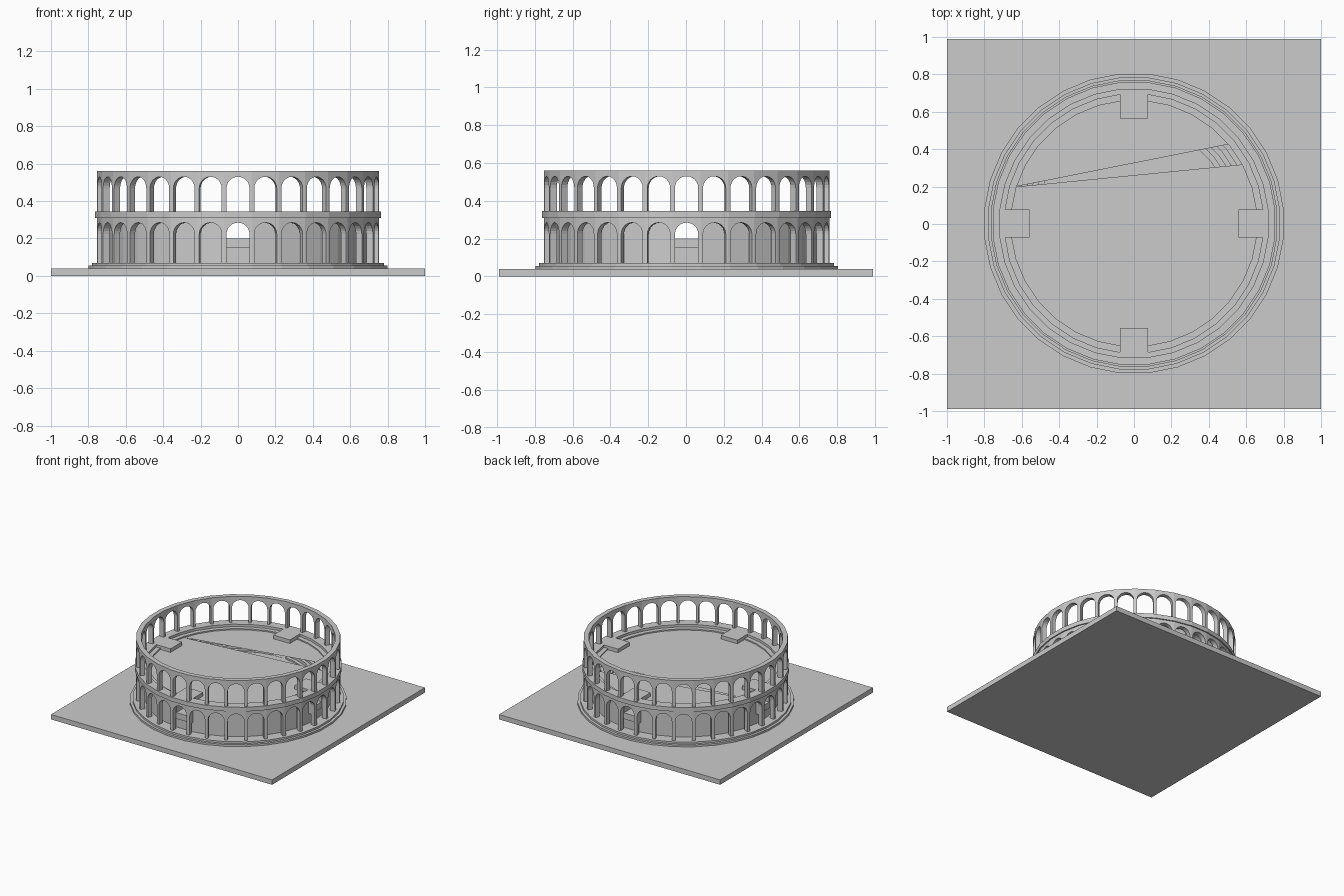
import bpy, bmesh
from math import sin, cos, pi, tan

if "Cube" in bpy.data.objects:
    bpy.data.objects.remove(bpy.data.objects["Cube"])

N = 32                      # bays round the ring
STEP = 2 * pi / N
CY = 0.003                  # slight offset of the ring on its slab


def finish(name, bm):
    bmesh.ops.recalc_face_normals(bm, faces=bm.faces)
    me = bpy.data.meshes.new(name)
    bm.to_mesh(me)
    bm.free()
    ob = bpy.data.objects.new(name, me)
    bpy.context.collection.objects.link(ob)
    return ob


def corner(r, k):
    """Corner k of the 32-sided ring whose flat sides are r from the centre."""
    a = (k + 0.5) * STEP
    c = r / cos(STEP / 2)
    return c * cos(a), c * sin(a) + CY


def lathe(name, profile):
    """Closed (radius, z) profile swept round the 32-sided ring."""
    bm = bmesh.new()
    rings = [[bm.verts.new((*corner(r, k), z)) for r, z in profile] for k in range(N)]
    n = len(profile)
    for k in range(N):
        a, b = rings[k], rings[(k + 1) % N]
        for i in range(n):
            j = (i + 1) % n
            bm.faces.new((a[i], b[i], b[j], a[j]))
    return finish(name, bm)


def disc(name, r, z0, z1):
    bm = bmesh.new()
    f = bm.faces.new([bm.verts.new((*corner(r, k), z0)) for k in range(N)])
    ext = bmesh.ops.extrude_face_region(bm, geom=[f])
    for v in ext["geom"]:
        if isinstance(v, bmesh.types.BMVert):
            v.co.z = z1
    return finish(name, bm)


def box(name, x0, x1, y0, y1, z0, z1):
    bm = bmesh.new()
    bmesh.ops.create_cube(bm, size=1)
    for v in bm.verts:
        v.co = ((x0 + x1) / 2 + v.co.x * (x1 - x0),
                (y0 + y1) / 2 + v.co.y * (y1 - y0),
                (z0 + z1) / 2 + v.co.z * (z1 - z0))
    return finish(name, bm)


def arch(half, z0, top, segs=12):
    """Arch outline from right foot over the crown to left foot."""
    spring = top - half
    pts = [(half, z0)]
    pts += [(half * cos(pi * i / segs), spring + half * sin(pi * i / segs)) for i in range(segs + 1)]
    return pts + [(-half, z0)]


def arcade(name, z0, z1, crown, r_out=0.755, r_in=0.717, half=0.0615):
    """Ring of flat bays, each an upside-down U with an arched opening."""
    bm = bmesh.new()
    w = r_out * tan(STEP / 2)
    outline = [(-w, z0), (-w, z1), (w, z1), (w, z0)] + arch(half, z0, crown)
    n = len(outline)
    for k in range(N):
        a = k * STEP
        loops = []
        for r in (r_out, r_in):
            loop = []
            for i, (t, z) in enumerate(outline):
                if i < 4:
                    t *= r / r_out
                loop.append(bm.verts.new((r * cos(a) - t * sin(a), r * sin(a) + t * cos(a) + CY, z)))
            loops.append(loop)
        bm.faces.new(loops[0])
        bm.faces.new(loops[1][::-1])
        for i in range(n):
            if i in (0, 2):          # sides shared with the neighbouring bay
                continue
            j = (i + 1) % n
            bm.faces.new((loops[0][i], loops[0][j], loops[1][j], loops[1][i]))
    bmesh.ops.remove_doubles(bm, verts=bm.verts, dist=1e-5)
    return finish(name, bm)


# ground slab and two low plinth steps
box("ground_slab", -1, 1, -0.988, 0.988, 0, 0.04)
disc("plinth_lower", 0.80, 0.04, 0.055)
disc("plinth_upper", 0.78, 0.055, 0.07)

# two storeys of arches with a gallery band between
arcade("lower_arcade", 0.07, 0.31, 0.285)
arcade("upper_arcade", 0.345, 0.56, 0.53)
lathe("gallery_band", [(0.69, 0.31), (0.765, 0.31), (0.765, 0.345), (0.69, 0.345)])

# stepped seating in front of a solid back wall
steps = [(0.69, 0.07), (0.69, 0.325), (0.655, 0.325)]
r, z = 0.63, 0.30
steps += [(0.655, z)]
while r > 0.53:
    steps += [(r, z), (r, z - 0.022)]
    r, z = r - 0.026, z - 0.022
steps += [(0.525, steps[-1][1]), (0.525, 0.07)]
seating = lathe("seating", steps)
disc("arena_floor", 0.53, 0.07, 0.199)

# four gate blocks reaching into the arena
gates = []
for q, side in enumerate(("east", "north", "west", "south")):
    g = box("gate_block_" + side, 0.56, 0.712, -0.075, 0.075, 0.15, 0.345)
    g.rotation_euler.z = q * pi / 2
    g.location.y = CY
    gates.append(g)

# arched passages cut on both axes
for q in range(2):
    bm = bmesh.new()
    pts = arch(0.0615, 0.2, 0.285)
    f = bm.faces.new([bm.verts.new((-0.9, t, z)) for t, z in pts])
    ext = bmesh.ops.extrude_face_region(bm, geom=[f])
    for v in ext["geom"]:
        if isinstance(v, bmesh.types.BMVert):
            v.co.x = 0.9
    cutter = finish("passage_cutter_%d" % q, bm)
    cutter.rotation_euler.z = q * pi / 2
    cutter.location.y = CY
    cutter.hide_render = True
    cutter.hide_viewport = True
    cutter.display_type = 'WIRE'
    for ob in [seating] + gates[q::2]:
        m = ob.modifiers.new("passage", 'BOOLEAN')
        m.operation = 'DIFFERENCE'
        m.object = cutter
        m.solver = 'EXACT'

# flat deck over the arena, with one sliver left open
bm = bmesh.new()
vs = [bm.verts.new((*corner(0.668, k), 0.315)) for k in range(N)]
bm.faces.new(vs[3:15])
bm.faces.new(vs[14:] + vs[:3])
deck = finish("arena_deck", bm)
